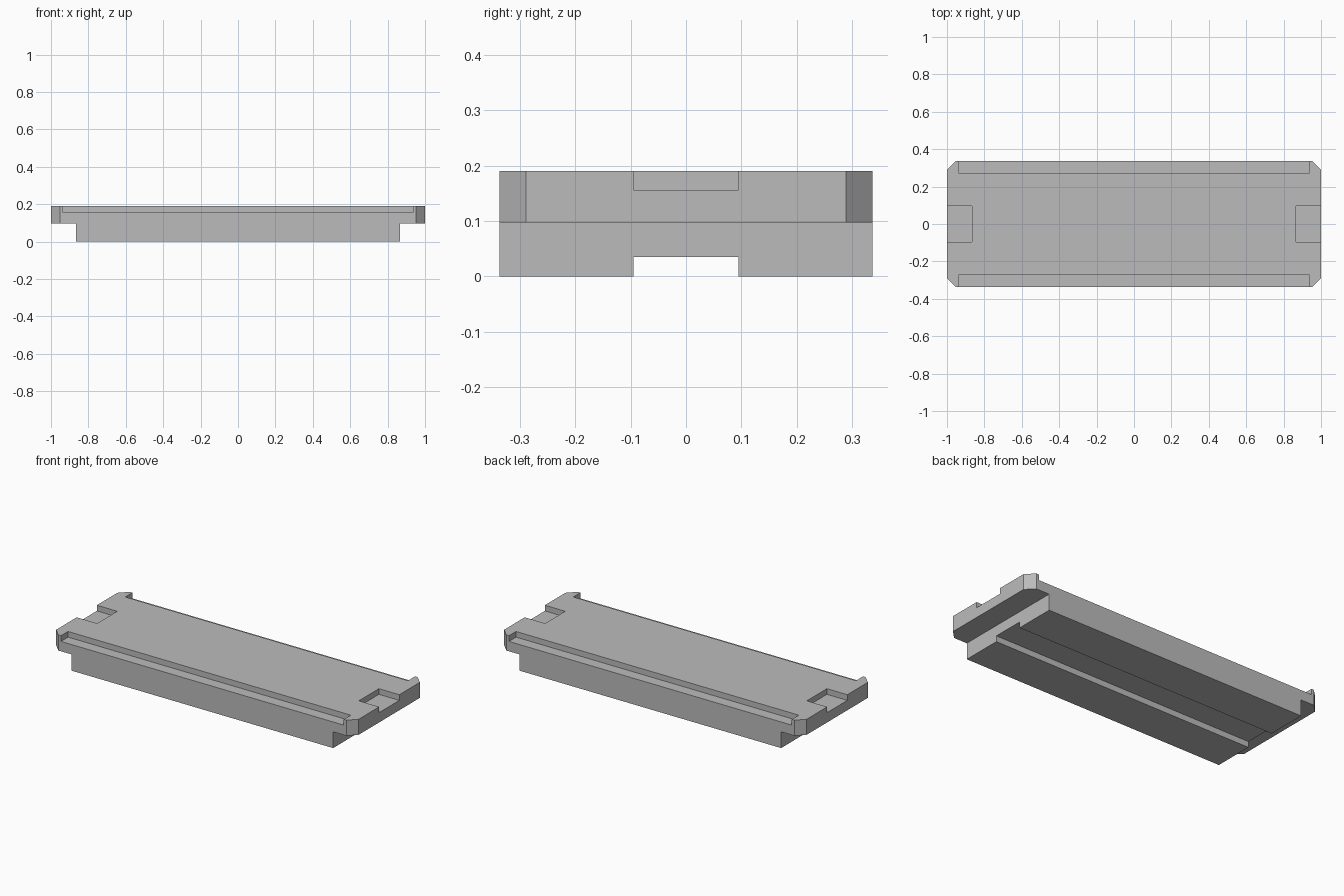
import bpy, bmesh

cube = bpy.data.objects.get("Cube")
if cube:
    bpy.data.objects.remove(cube, do_unlink=True)

HALF_X, HALF_Y, TOP = 1.0, 0.337, 0.19
STEP_X, STEP_Z = 0.865, 0.097      # lower body end and underside of the end lips
SLOT_Y, LEDGE_Z = 0.095, 0.156     # half width of slots, floor of top recesses
BIG = 1.2                          # cutters overshoot the body

grey = bpy.data.materials.new("plain grey")
grey.use_nodes = True
colour = (0.5, 0.5, 0.5, 1)
grey.diffuse_color = colour
grey.node_tree.nodes["Principled BSDF"].inputs["Base Color"].default_value = colour


def box(name, low, high):
    """Box between two corners, with the vertical edges left sharp."""
    bm = bmesh.new()
    bmesh.ops.create_cube(bm, size=1)
    for v in bm.verts:
        v.co = [(a + b) / 2 + c * (b - a) for a, b, c in zip(low, high, v.co)]
    mesh = bpy.data.meshes.new(name)
    bm.to_mesh(mesh)
    bm.free()
    mesh.materials.append(grey)
    obj = bpy.data.objects.new(name, mesh)
    bpy.context.collection.objects.link(obj)
    return obj


def cut(target, low, high):
    """Subtract a box from the target and discard the cutter."""
    cutter = box("cutter", low, high)
    cutter.hide_render = True
    mod = target.modifiers.new("cut", "BOOLEAN")
    mod.operation, mod.solver, mod.object = "DIFFERENCE", "EXACT", cutter
    bpy.context.view_layer.objects.active = target
    bpy.ops.object.modifier_apply(modifier=mod.name)
    bpy.data.objects.remove(cutter, do_unlink=True)


# Slab with chamfered vertical corners
slab = box("base_plate", (-HALF_X, -HALF_Y, 0), (HALF_X, HALF_Y, TOP))
bm = bmesh.new()
bm.from_mesh(slab.data)
upright = [e for e in bm.edges if abs(e.verts[0].co.z - e.verts[1].co.z) > TOP / 2]
bmesh.ops.bevel(bm, geom=upright, offset=0.048, segments=1, affect="EDGES")
bm.to_mesh(slab.data)
bm.free()

for s in (-1, 1):
    # Undercut below each end lip
    xs = sorted((s * STEP_X, s * BIG))
    cut(slab, (xs[0], -BIG, -BIG), (xs[1], BIG, STEP_Z))
    # Recess in the top of each end
    cut(slab, (xs[0], -SLOT_Y, LEDGE_Z), (xs[1], SLOT_Y, BIG))
    # Ledge along each long top edge
    ys = sorted((s * 0.27, s * BIG))
    cut(slab, (-0.935, ys[0], LEDGE_Z), (0.935, ys[1], BIG))

# Channel along the underside
cut(slab, (-BIG, -SLOT_Y, -BIG), (BIG, SLOT_Y, 0.035))
